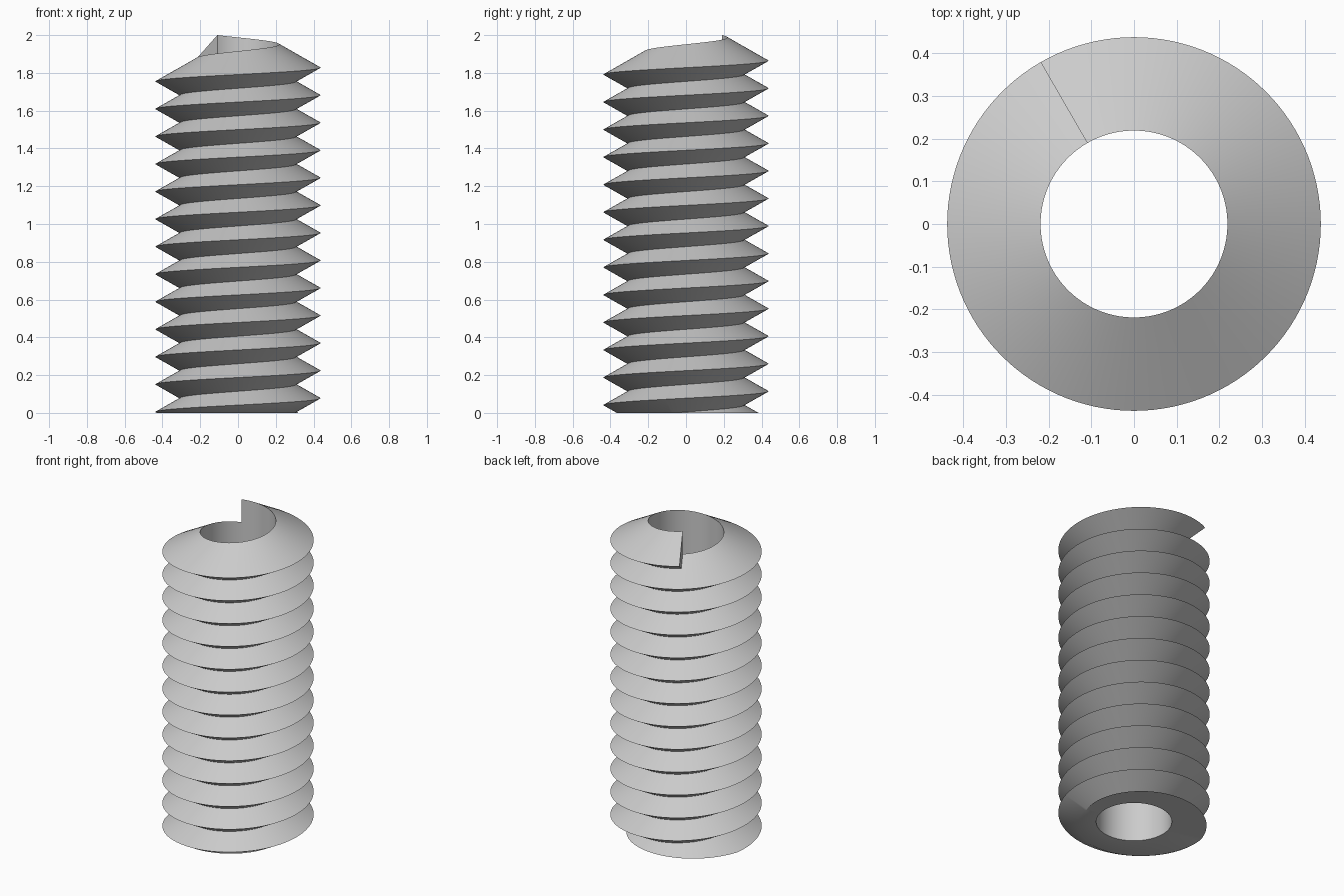
import bpy, bmesh, math
from mathutils import Vector

cube = bpy.data.objects.get("Cube")
if cube:
    bpy.data.objects.remove(cube, do_unlink=True)

# Thread dimensions
CREST_R, BORE_R = 0.4375, 0.2188
PITCH = CREST_R / 3
TOP = 2.0
FLANK = 0.1235                      # flank height from crest to bore
ROOT_R = CREST_R - (CREST_R - BORE_R) * (PITCH / 2) / FLANK
STEPS, TURNS = 120, 15
START = math.radians(120)           # direction of the thread's end face

# Wall section: zigzag of roots and crests, then a last flank down to the bore
last_crest = TOP - FLANK - PITCH
section = []
for k in range(TURNS, -1, -1):
    z = last_crest - k * PITCH
    section += [(ROOT_R, z - PITCH / 2), (CREST_R, z)]
section += [(ROOT_R, last_crest + PITCH / 2), (BORE_R, last_crest + FLANK)]


def column(bm, i):
    """Section turned and raised by i steps of the helix."""
    a = START + math.tau * i / STEPS
    rise = PITCH * i / STEPS
    points = [(BORE_R, -0.5)] + [(r, z + rise) for r, z in section]
    return [bm.verts.new((r * math.cos(a), r * math.sin(a), z)) for r, z in points]


# Sweep the section through one full turn
bm = bmesh.new()
cols = [column(bm, i) for i in range(STEPS + 1)]
count = len(cols[0])
for a, b in zip(cols, cols[1:]):
    for j in range(count):
        k = (j + 1) % count
        bm.faces.new((a[j], b[j], b[k], a[k]))

# Flat end face of the top turn
end = cols[-1]
bm.faces.new((cols[0][-1], end[-1], end[-2], end[-3], end[-4]))
bmesh.ops.remove_doubles(bm, verts=bm.verts[:], dist=1e-5)

# Cut flat at the base and close the ring
bmesh.ops.bisect_plane(bm, geom=bm.verts[:] + bm.edges[:] + bm.faces[:],
                       plane_co=(0, 0, 0), plane_no=(0, 0, 1), clear_inner=True)
bmesh.ops.remove_doubles(bm, verts=bm.verts[:], dist=1e-5)
rim = [e for e in bm.edges if all(abs(v.co.z) < 1e-5 for v in e.verts)]
fill = bmesh.ops.triangle_fill(bm, edges=rim, use_beauty=True, normal=Vector((0, 0, -1)))
for f in fill["geom"]:
    if isinstance(f, bmesh.types.BMFace):
        f.normal_update()
        if f.normal.z > 0:
            f.normal_flip()

mesh = bpy.data.meshes.new("threaded_sleeve")
bm.to_mesh(mesh)
bm.free()
sleeve = bpy.data.objects.new("threaded_sleeve", mesh)
bpy.context.collection.objects.link(sleeve)

# Plain grey metal
grey = bpy.data.materials.new("light_grey")
grey.use_nodes = True
colour = (0.6, 0.6, 0.6, 1)
grey.diffuse_color = colour
grey.node_tree.nodes["Principled BSDF"].inputs["Base Color"].default_value = colour
mesh.materials.append(grey)

bpy.ops.object.select_all(action="DESELECT")
sleeve.select_set(True)
bpy.context.view_layer.objects.active = sleeve
bpy.ops.object.shade_smooth_by_angle(angle=math.radians(30))
